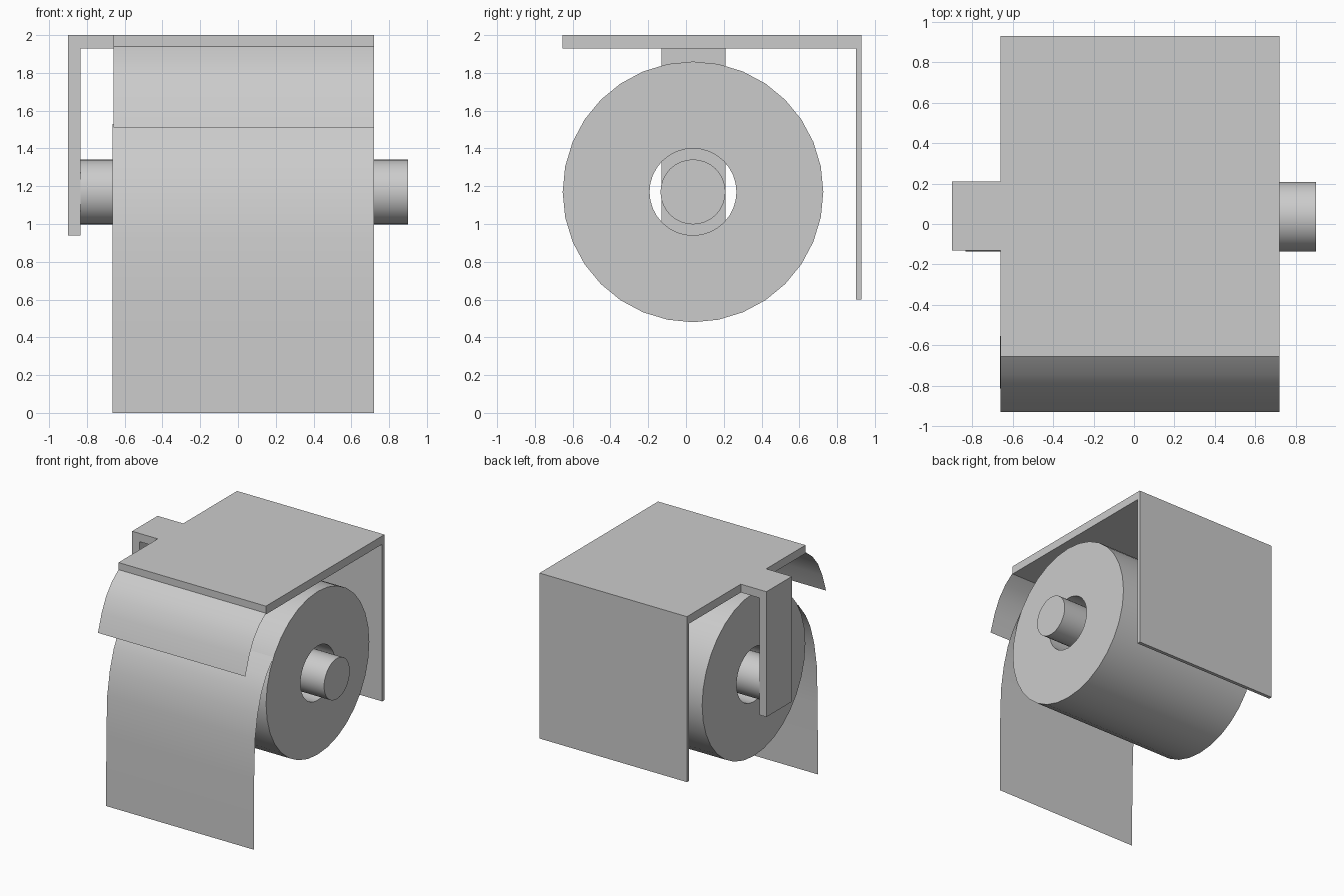
import bpy, bmesh, math
from mathutils import Vector

if "Cube" in bpy.data.objects:
    bpy.data.objects.remove(bpy.data.objects["Cube"])

X0, X1 = -0.66, 0.72          # width shared by cover, roll and paper
CY, CZ = 0.037, 1.17          # axis of the roll


def finish(bm, name, smooth=False, solid=True):
    if solid:
        bmesh.ops.recalc_face_normals(bm, faces=bm.faces)
    me = bpy.data.meshes.new(name)
    bm.to_mesh(me)
    bm.free()
    ob = bpy.data.objects.new(name, me)
    bpy.context.collection.objects.link(ob)
    if smooth:
        bpy.ops.object.select_all(action='DESELECT')
        ob.select_set(True)
        bpy.context.view_layer.objects.active = ob
        bpy.ops.object.shade_smooth_by_angle(angle=math.radians(35))
    return ob


def prism(name, points, offset):
    """Closed 3D outline pushed along an offset."""
    bm = bmesh.new()
    face = bm.faces.new([bm.verts.new(p) for p in points])
    ext = bmesh.ops.extrude_face_region(bm, geom=[face], use_keep_orig=True)
    verts = [g for g in ext['geom'] if isinstance(g, bmesh.types.BMVert)]
    bmesh.ops.translate(bm, verts=verts, vec=offset)
    return finish(bm, name)


def lathe_x(name, profile, sides=32):
    """(x, radius) profile spun around the roll axis."""
    bm = bmesh.new()
    vs = [bm.verts.new((x, CY, CZ + r)) for x, r in profile]
    edges = [bm.edges.new(p) for p in zip(vs, vs[1:])]
    bmesh.ops.spin(bm, geom=vs + edges, cent=(0, CY, CZ), axis=(1, 0, 0),
                   angle=2 * math.pi, steps=sides, use_merge=True)
    bmesh.ops.remove_doubles(bm, verts=bm.verts, dist=1e-4)
    return finish(bm, name, True)


def sheet(name, path, x0=X0, x1=X1):
    """Thin paper strip following a (y, z) path."""
    bm = bmesh.new()
    rows = [(bm.verts.new((x0, y, z)), bm.verts.new((x1, y, z))) for y, z in path]
    for a, b in zip(rows, rows[1:]):
        bm.faces.new((a[0], b[0], b[1], a[1]))
    return finish(bm, name, True, False)


# Cover: top plate with the thin wall plate behind it
L = [(-0.655, 1.93), (0.90, 1.93), (0.90, 0.60), (0.93, 0.60), (0.93, 2.0), (-0.655, 2.0)]
prism("cover_plate", [(X0, y, z) for y, z in L], Vector((X1 - X0, 0, 0)))

# Side arm dropping from the cover to carry the rod
A = [(X0, 2.0), (-0.90, 2.0), (-0.90, 0.94), (-0.833, 0.94), (-0.833, 1.93), (X0, 1.93)]
prism("side_arm", [(x, -0.13, z) for x, z in A], Vector((0, 0.34, 0)))

# Rod and hollow paper roll
lathe_x("rod", [(-0.833, 0), (-0.833, 0.172), (0.90, 0.172), (0.90, 0)])
lathe_x("paper_roll", [(X0, 0.23), (X0, 0.69), (X1, 0.69), (X1, 0.23), (X0, 0.23)])

# Loose end of the paper hanging off the roll
sheet("hanging_paper", [(-0.555, 1.53), (-0.65, 1.41), (-0.714, 1.29), (-0.765, 1.13),
                        (-0.80, 0.93), (-0.812, 0.60), (-0.815, 0.0)], X0 - 0.004, X1)

# Curved flap at the front of the cover
sheet("front_flap", [(-0.655, 1.94), (-0.745, 1.87), (-0.82, 1.78), (-0.88, 1.66), (-0.93, 1.51)])
